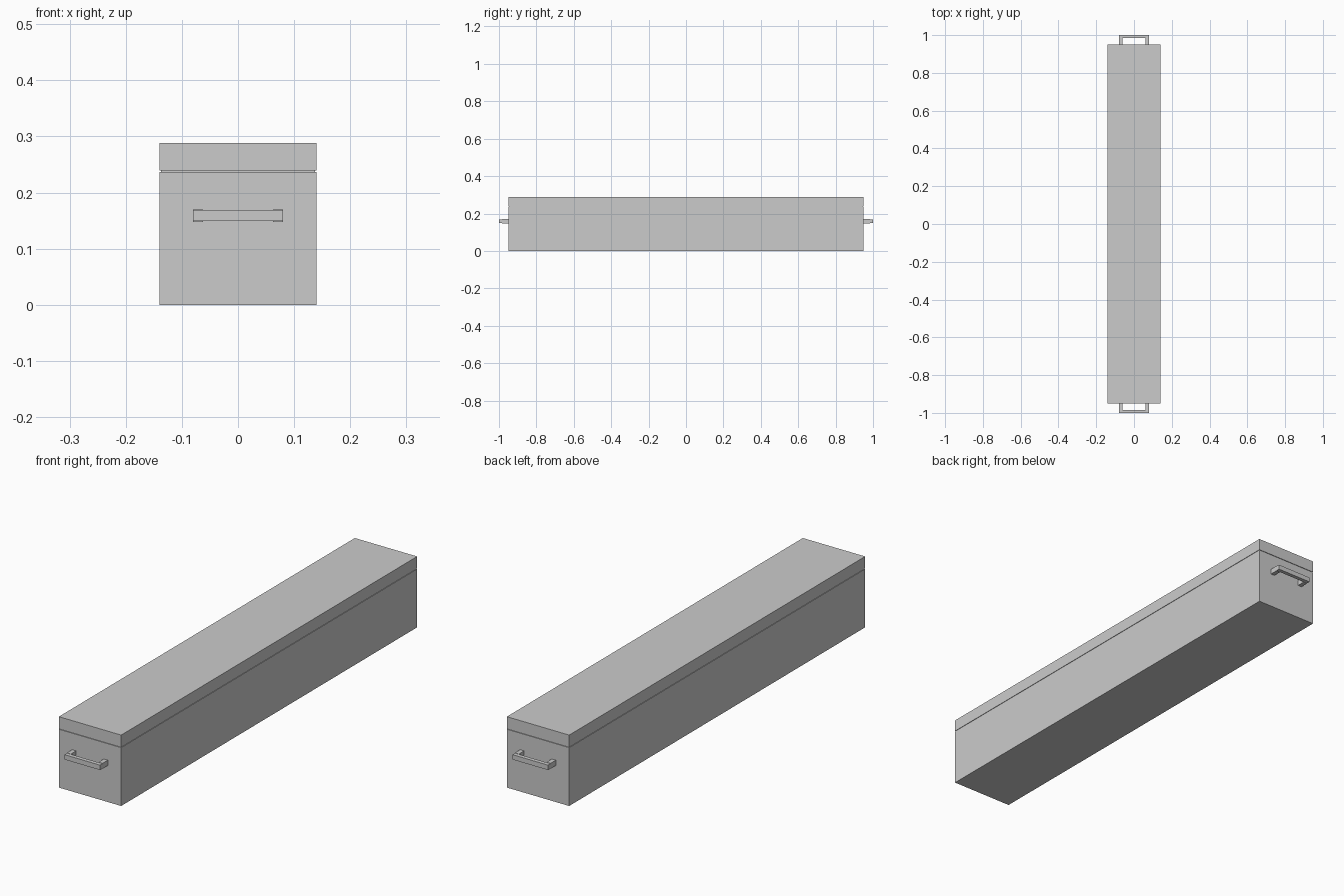
import bpy

if "Cube" in bpy.data.objects:
    bpy.data.objects.remove(bpy.data.objects["Cube"])


def box(name, x, y, z):
    """Box from (min, max) ranges on each axis."""
    lo, hi = zip(x, y, z)
    bpy.ops.mesh.primitive_cube_add(size=1, location=[(a + b) / 2 for a, b in zip(lo, hi)])
    ob = bpy.context.object
    ob.name = name
    ob.scale = [b - a for a, b in zip(lo, hi)]
    bpy.ops.object.transform_apply(location=True, rotation=False, scale=True)
    return ob


W, L = 0.14, 0.95

# Long case, lid, and the slightly recessed seam between them
box("case_body", (-W, W), (-L, L), (0, 0.237))
box("seam_rim", (-W + 0.003, W - 0.003), (-L + 0.003, L - 0.003), (0.236, 0.240))
box("case_lid", (-W, W), (-L, L), (0.239, 0.288))

# Carrying handle at each end: two posts and a grip bar
for side, end in ((-1, "front"), (1, "back")):
    def span(a, b):
        return tuple(sorted((side * a, side * b)))
    box(end + "_handle_grip", (-0.08, 0.08), span(0.984, 1.0), (0.149, 0.169))
    for s, label in ((-1, "left"), (1, "right")):
        box(f"{end}_handle_post_{label}", tuple(sorted((s * 0.062, s * 0.08))),
            span(L, 0.984), (0.148, 0.170))
